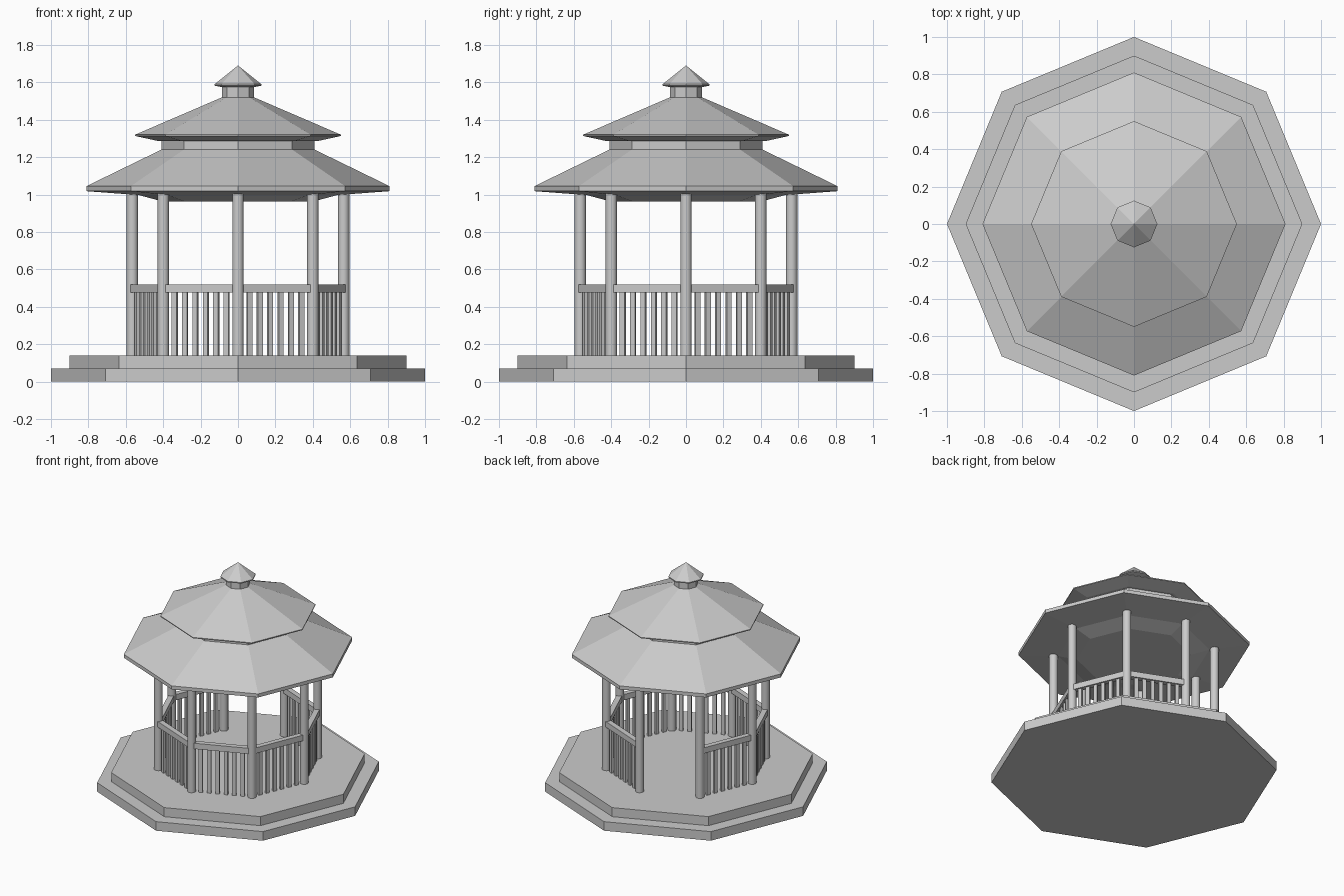
import bpy
import bmesh
from math import sin, cos, pi, radians
from mathutils import Matrix, Vector

cube = bpy.data.objects.get("Cube")
if cube:
    bpy.data.objects.remove(cube, do_unlink=True)

SIDES = 8
POST_R = 0.565

stone = bpy.data.materials.new("pale_grey")
stone.use_nodes = True
grey = (0.6, 0.6, 0.6, 1)
stone.diffuse_color = grey
stone.node_tree.nodes["Principled BSDF"].inputs["Base Color"].default_value = grey


def finish(name, bm):
    bmesh.ops.recalc_face_normals(bm, faces=bm.faces)
    mesh = bpy.data.meshes.new(name)
    bm.to_mesh(mesh)
    bm.free()
    mesh.materials.append(stone)
    obj = bpy.data.objects.new(name, mesh)
    bpy.context.collection.objects.link(obj)
    return obj


def octagon_solid(name, profile):
    """Sweep (radius, z) points, bottom to top, round eight corners."""
    bm = bmesh.new()
    rings = []
    for r, z in profile:
        if r == 0:
            rings.append([bm.verts.new((0, 0, z))] * SIDES)
        else:
            rings.append([bm.verts.new((r * cos(2 * pi * i / SIDES), r * sin(2 * pi * i / SIDES), z))
                          for i in range(SIDES)])
    for low, high in zip(rings, rings[1:]):
        for i in range(SIDES):
            j = (i + 1) % SIDES
            corners = [low[i], low[j], high[j], high[i]]
            bm.faces.new(list(dict.fromkeys(corners)))
    for ring in (rings[0], rings[-1]):
        if ring[0] is not ring[1]:
            bm.faces.new(ring)
    return finish(name, bm)


def add_box(bm, frame, centre, size):
    matrix = frame @ Matrix.Translation(centre) @ Matrix.Diagonal((*size, 1))
    bmesh.ops.create_cube(bm, size=1, matrix=matrix)


# Stepped base
octagon_solid("lower_step", [(1, 0), (1, 0.07)])
octagon_solid("upper_step", [(0.9, 0.07), (0.9, 0.14)])

# Roof tiers, necks and cap
octagon_solid("lower_roof", [(0.4, 0.962), (0.53, 0.997), (0.81, 1.018), (0.81, 1.045), (0.41, 1.24)])
octagon_solid("roof_neck", [(0.41, 1.235), (0.41, 1.29)])
octagon_solid("upper_roof", [(0.43, 1.287), (0.55, 1.313), (0.55, 1.32), (0.085, 1.52)])
octagon_solid("cap_neck", [(0.085, 1.515), (0.085, 1.578)])
octagon_solid("roof_cap", [(0.09, 1.575), (0.125, 1.582), (0.125, 1.59), (0, 1.69)])

# Round posts at the corners
for i in range(SIDES):
    bm = bmesh.new()
    a = 2 * pi * i / SIDES
    place = Matrix.Translation((POST_R * cos(a), POST_R * sin(a), 0.57))
    bmesh.ops.create_cone(bm, cap_ends=True, segments=20, radius1=0.03, radius2=0.03,
                          depth=0.87, matrix=place)
    post = finish(f"post_{i + 1}", bm)
    bpy.ops.object.select_all(action='DESELECT')
    post.select_set(True)
    bpy.context.view_layer.objects.active = post
    bpy.ops.object.shade_smooth_by_angle(angle=radians(40))

# Railings on every side but the entrance
ENTRANCE = 2
BALUSTERS = 8
span = 2 * POST_R * sin(pi / SIDES)
middle = POST_R * cos(pi / SIDES)
for i in range(SIDES):
    if i == ENTRANCE:
        continue
    frame = Matrix.Rotation(2 * pi * (i + 0.5) / SIDES, 4, 'Z')
    bm = bmesh.new()
    add_box(bm, frame, Vector((middle, 0, 0.498)), (0.04, span, 0.044))
    finish(f"handrail_{i + 1}", bm)
    bm = bmesh.new()
    for k in range(BALUSTERS):
        y = (k - (BALUSTERS - 1) / 2) * 0.06
        if abs(y) < span / 2:
            add_box(bm, frame, Vector((middle, y, 0.31)), (0.018, 0.028, 0.345))
    finish(f"balusters_{i + 1}", bm)
